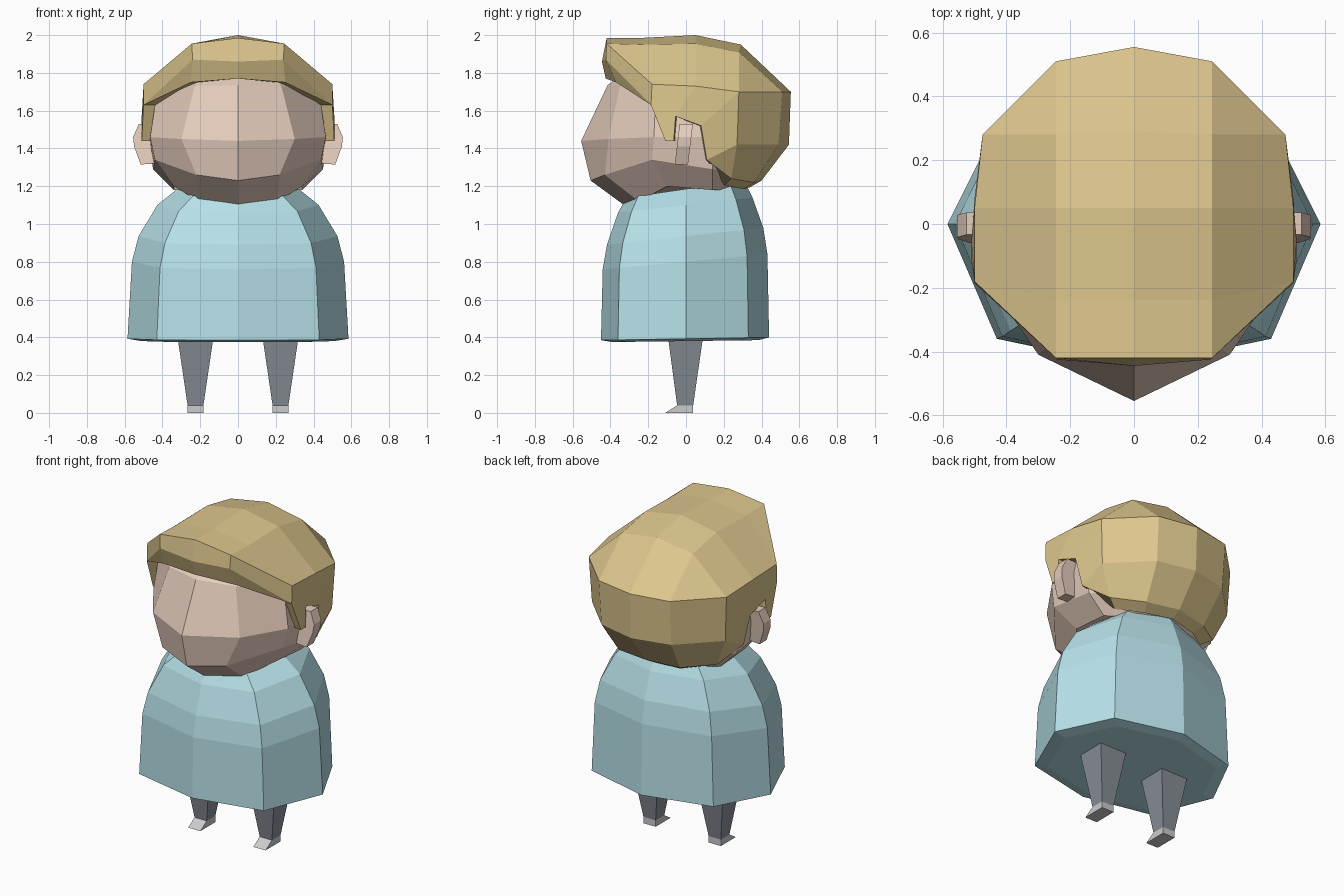
import bpy, bmesh

if "Cube" in bpy.data.objects:
    bpy.data.objects.remove(bpy.data.objects["Cube"])


def material(name, rgb):
    m = bpy.data.materials.new(name)
    m.diffuse_color = (*rgb, 1)
    m.use_nodes = True
    m.node_tree.nodes["Principled BSDF"].inputs["Base Color"].default_value = m.diffuse_color
    return m


SKIN = material("skin", (0.79, 0.61, 0.51))
BLOND = material("blond", (0.73, 0.57, 0.27))
TEAL = material("teal", (0.47, 0.75, 0.81))
DARK = material("dark", (0.24, 0.27, 0.30))


def finish(bm, name, mat=None):
    bmesh.ops.recalc_face_normals(bm, faces=bm.faces[:])
    me = bpy.data.meshes.new(name)
    bm.to_mesh(me)
    bm.free()
    ob = bpy.data.objects.new(name, me)
    bpy.context.collection.objects.link(ob)
    if mat:
        me.materials.append(mat)
    return ob


def loft(name, rings, mat=None):
    """Skin a stack of closed rings and cap both ends."""
    bm = bmesh.new()
    rows = [[bm.verts.new(p) for p in r] for r in rings]
    n = len(rows[0])
    for a, b in zip(rows, rows[1:]):
        for i in range(n):
            j = (i + 1) % n
            bm.faces.new((a[i], a[j], b[j], b[i]))
    bm.faces.new(rows[0][::-1])
    bm.faces.new(rows[-1])
    return finish(bm, name, mat)


def full(half):
    """Complete a half ring that runs from front centre to back centre."""
    return half + [(-x, y, z) for x, y, z in reversed(half[1:-1])]


# Coat: one octagon outline, scaled and tilted up its height
outline = [(0, -0.45), (0.43, -0.36), (0.585, 0), (0.42, 0.33), (0, 0.44)]
levels = [(0.87, 0.87, 0.375, 0.385), (1, 1, 0.385, 0.40), (0.96, 0.98, 0.76, 0.84),
          (0.90, 0.93, 0.89, 0.98), (0.73, 0.80, 1.06, 1.14), (0.55, 0.70, 1.14, 1.23)]
loft("coat", [full([(x * sx, y * sy, zf + (zb - zf) * (y + 0.45) / 0.89)
                    for x, y in outline]) for sx, sy, zf, zb in levels], TEAL)

# Head: decagonal rings from chin to crown
chin = [(0, -0.30, 1.08), (0.21, -0.25, 1.12), (0.34, -0.10, 1.20),
        (0.34, 0.14, 1.18), (0.2, 0.24, 1.18), (0, 0.27, 1.18)]
jaw = [(0, -0.505, 1.23), (0.22, -0.43, 1.26), (0.44, -0.18, 1.34),
       (0.45, 0.14, 1.29), (0.24, 0.32, 1.25), (0, 0.36, 1.24)]
cheek = [(0, -0.555, 1.44), (0.30, -0.41, 1.45), (0.465, -0.17, 1.46),
         (0.47, 0.14, 1.46), (0.23, 0.43, 1.45), (0, 0.47, 1.45)]
brow = [(0, -0.415, 1.735), (0.23, -0.35, 1.73), (0.43, -0.16, 1.69),
        (0.43, 0.14, 1.70), (0.22, 0.42, 1.70), (0, 0.45, 1.70)]
crown = [(x * 0.6, y * 0.6, 1.86) for x, y, z in brow]
loft("head", [full(r) for r in (chin, jaw, cheek, brow, crown)], SKIN)

# Hair: right half as named points, mirrored, with a rim turned inwards
strips = {
    "C": [(0, -0.42, 1.985), (0, -0.24, 1.985), (0, 0.05, 2.0), (0, 0.29, 1.95)],
    "E": [(0.245, -0.42, 1.955), (0.245, -0.24, 1.95), (0.245, 0.05, 1.955), (0.245, 0.28, 1.91)],
    "Q": [(0.5, -0.18, 1.74), (0.5, 0.05, 1.73), (0.475, 0.28, 1.70),
          (0.245, 0.51, 1.70), (0, 0.555, 1.70)],
    "F": [(0, -0.445, 1.86), (0.24, -0.425, 1.87), (0.5, -0.185, 1.63)],
    "G": [(0, -0.425, 1.77), (0.25, -0.37, 1.75)],
    "N": [(0.51, -0.11, 1.44), (0.51, -0.065, 1.44), (0.51, -0.055, 1.57),
          (0.50, 0.08, 1.52), (0.475, 0.11, 1.34)],
    "M": [(0.46, 0.27, 1.42), (0.24, 0.49, 1.42), (0, 0.545, 1.42)],
    "B": [(0.38, 0.24, 1.24), (0.21, 0.36, 1.22), (0, 0.40, 1.23)],
}
patches = ("C0 C1 E1 E0,C1 C2 E2 E1,C2 C3 E3 E2,C3 Q4 Q3 E3,E0 E1 Q0,E1 E2 Q1 Q0,"
           "E2 E3 Q2 Q1,E3 Q3 Q2,C0 E0 F1 F0,F0 F1 G1 G0,F1 F2 G1,E0 Q0 F2 F1,"
           "Q0 Q1 N2 N1 N0 F2,Q1 Q2 N3 N2,Q2 M0 N4 N3,Q2 Q3 M1 M0,Q3 Q4 M2 M1,"
           "M0 B0 N4,M0 M1 B1 B0,M1 M2 B2 B1")
bm = bmesh.new()
for side in (1, -1):
    v = {k + str(i): bm.verts.new((side * x, y, z))
         for k, pts in strips.items() for i, (x, y, z) in enumerate(pts)}
    for patch in patches.split(","):
        bm.faces.new([v[k] for k in patch.split()][::side])
bmesh.ops.remove_doubles(bm, verts=bm.verts[:], dist=0.001)
rim = bmesh.ops.extrude_edge_only(bm, edges=[e for e in bm.edges if e.is_boundary])
for vert in rim["geom"]:
    if isinstance(vert, bmesh.types.BMVert):
        vert.co.x *= 0.83
        vert.co.y *= 0.85
        if vert.co.z < 1.3:
            vert.co.z -= 0.035
finish(bm, "hair", BLOND)

# Ears, legs and shoes, mirrored left and right
ear = [(0.44, 1.53), (0.525, 1.53), (0.555, 1.46), (0.55, 1.41), (0.515, 1.315), (0.44, 1.32)]


def rect(cx, hx, y0, y1, z):
    return [(cx - hx, y0, z), (cx + hx, y0, z), (cx + hx, y1, z), (cx - hx, y1, z)]


for side, label in ((1, "right"), (-1, "left")):
    loft("ear_" + label, [[(side * x, y + 0.12 * (z - 1.31), z) for x, z in ear]
                          for y in (-0.06, 0.01)], SKIN)
    c = side * 0.225
    loft("leg_" + label, [rect(c, 0.042, -0.047, 0.038, 0.04),
                          rect(c, 0.095, -0.095, 0.09, 0.40)], DARK)
    loft("shoe_" + label, [rect(c, 0.042, -0.11, 0.038, 0.0),
                           rect(c, 0.042, -0.047, 0.038, 0.04)])
